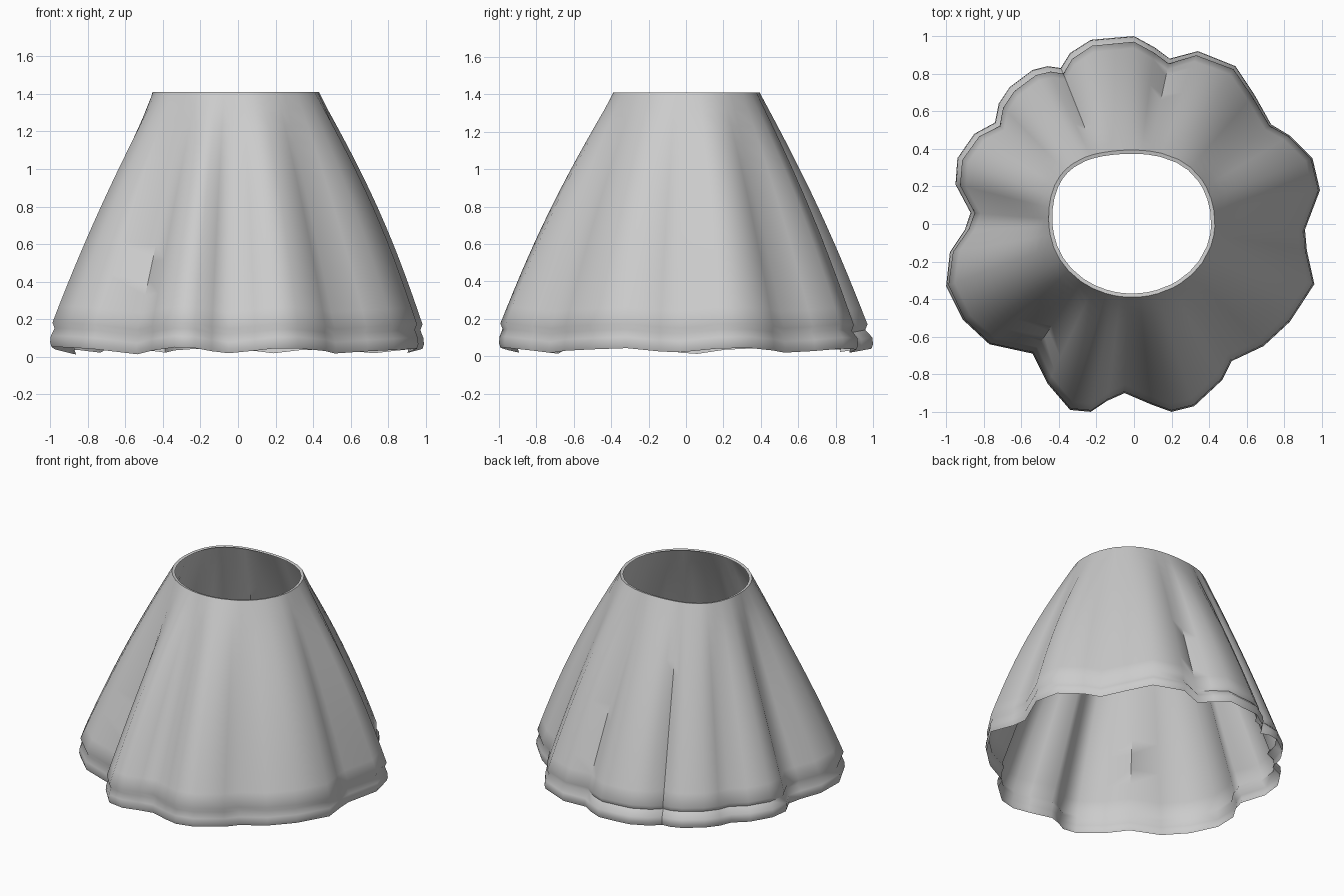
import bpy
import bmesh
import math
from mathutils import Vector

# Remove only the default object
default = bpy.data.objects.get("Cube")
if default:
    bpy.data.objects.remove(default, do_unlink=True)

# One plain cloth colour
cloth = bpy.data.materials.new("grey cloth")
cloth.use_nodes = True
grey = (0.6, 0.6, 0.6, 1.0)
cloth.diffuse_color = grey
cloth.node_tree.nodes["Principled BSDF"].inputs["Base Color"].default_value = grey

# Wavy outline of the hem, anticlockwise seen from above, starting at the back
HEM = [
    (0, 1), (-.12, .99), (-.23, .98), (-.34, .91), (-.39, .83), (-.46, .84),
    (-.54, .82), (-.66, .73), (-.72, .64), (-.74, .54), (-.85, .48),
    (-.94, .35), (-.95, .21), (-.87, .06), (-.9, -.03), (-.98, -.15),
    (-1, -.33), (-.91, -.51), (-.77, -.64), (-.54, -.69), (-.46, -.85),
    (-.34, -.99), (-.23, -1), (-.14, -.94), (-.05, -.9), (.09, -.96),
    (.2, -1), (.32, -.97), (.47, -.83), (.52, -.73), (.69, -.65),
    (.83, -.52), (.96, -.32), (.92, -.14), (.91, -.03), (.99, .18),
    (.95, .35), (.83, .47), (.73, .53), (.64, .69), (.54, .84),
    (.34, .92), (.19, .88), (.11, .94),
]
TOP = 1.41
MEAN_RADIUS = 0.96
BACK = Vector((-0.5, 0.87))


def waist_point(hem):
    """Point of the oval waist in the direction of a hem point, fuller behind."""
    angle = math.atan2(hem.y, hem.x)
    point = Vector((0.44 * math.cos(angle) - 0.01, 0.39 * math.sin(angle)))
    for centre, bulge in ((2.4, 0.04), (0.85, 0.02)):
        point += hem.normalized() * bulge * max(0, math.cos(angle - centre)) ** 8
    return point


def column(hem):
    """Vertical run of points from the waist rim down to the hem edge."""
    waist = waist_point(hem)
    outward = hem.normalized()
    depth = hem.length - MEAN_RADIUS
    bottom = max(0.005, 0.032 + 0.22 * depth)
    crease = bottom + 0.13
    tuck = -0.008 - 0.025 * max(0, outward.dot(BACK))

    def at(spread, z, offset=0.0):
        p = waist.lerp(hem, spread) + outward * offset
        return Vector((p.x, p.y, z))

    # Flat rim turned in at the waist
    points = [at(0, TOP - 0.004, -0.02)]
    # Flared side, fuller on the left, with pleats that stay deep halfway up
    rows = 14
    for i in range(rows + 1):
        t = i / rows
        spread = t + (0.03 + 0.025 * outward.x) * math.sin(math.pi * t)
        pleat = 0.9 * depth * t * (1 - t)
        points.append(at(spread, TOP + (crease - TOP) * t, pleat + tuck * t))
    # Hem band: a groove below the crease, then out to a raw edge
    points.append(at(1, crease - 0.03, tuck - 0.012))
    points.append(at(1, bottom + 0.06, -0.004))
    points.append(at(1, bottom + 0.025))
    points.append(at(1, bottom, -0.008))
    return points


# Skirt shell: neighbouring columns joined all the way round
bm = bmesh.new()
columns = [[bm.verts.new(p) for p in column(Vector(h))] for h in HEM]
for i, left in enumerate(columns):
    right = columns[(i + 1) % len(columns)]
    for k in range(len(left) - 1):
        bm.faces.new((left[k], left[k + 1], right[k + 1], right[k]))

mesh = bpy.data.meshes.new("skirt")
bm.to_mesh(mesh)
bm.free()
mesh.materials.append(cloth)
skirt = bpy.data.objects.new("skirt", mesh)
bpy.context.collection.objects.link(skirt)

# Soft cloth shading with a sharp waist rim
bpy.ops.object.select_all(action="DESELECT")
skirt.select_set(True)
bpy.context.view_layer.objects.active = skirt
bpy.ops.object.shade_smooth_by_angle(angle=math.radians(55))
